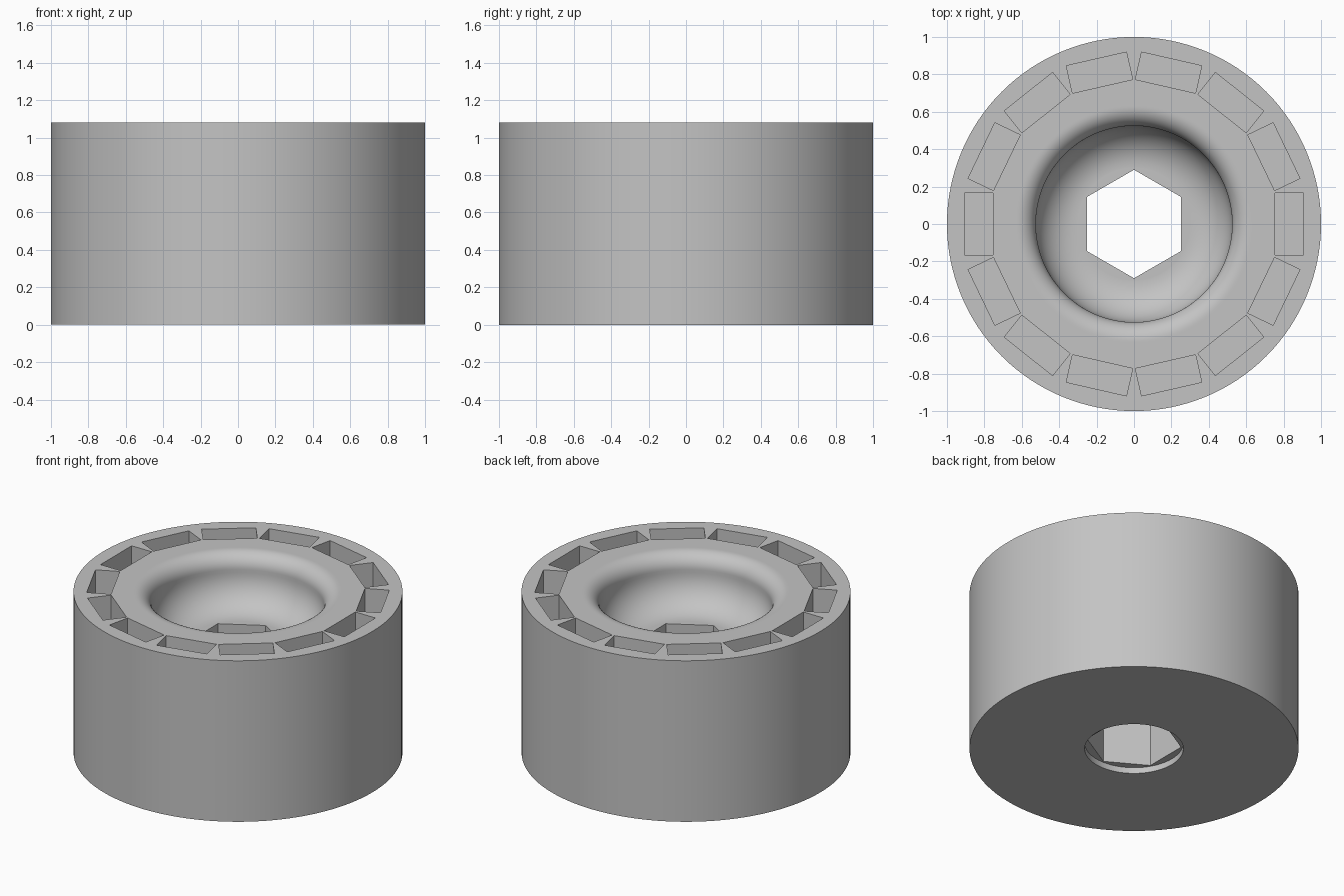
import bpy, bmesh, math
from mathutils import Matrix, Vector

cube = bpy.data.objects.get("Cube")
if cube:
    bpy.data.objects.remove(cube, do_unlink=True)

HEIGHT = 1.08
FLOOR = 0.74          # level of the dish floor
THROAT = 0.525        # narrowest radius of the dish wall
LIP, BOWL = 0.1, 0.22 # fillet radii of rim and dish
SEGMENTS = 128
SLOTS = 14
SLOT_DEPTH = 0.5

grey = bpy.data.materials.new("plain grey")
grey.use_nodes = True
colour = (0.55, 0.55, 0.55, 1)
grey.diffuse_color = colour
grey.node_tree.nodes["Principled BSDF"].inputs["Base Color"].default_value = colour


def make_object(name, bm):
    bmesh.ops.recalc_face_normals(bm, faces=bm.faces[:])
    mesh = bpy.data.meshes.new(name)
    bm.to_mesh(mesh)
    bm.free()
    mesh.materials.append(grey)
    obj = bpy.data.objects.new(name, mesh)
    bpy.context.collection.objects.link(obj)
    return obj


def arc(r, z, radius, start, end, steps=12):
    angles = [math.radians(start + (end - start) * i / steps) for i in range(steps + 1)]
    return [(r + radius * math.cos(a), z + radius * math.sin(a)) for a in angles]


def prism(name, sides, radius, bottom, top):
    bm = bmesh.new()
    bmesh.ops.create_cone(bm, cap_ends=True, segments=sides, radius1=radius, radius2=radius,
                          depth=top - bottom,
                          matrix=Matrix.Translation((0, 0, (top + bottom) / 2)))
    return make_object(name, bm)


# Turned body: outer wall, flat top, rounded lip and concave dish
profile = [(0, 0), (1, 0), (1, HEIGHT), (THROAT + LIP + 0.01, HEIGHT)]
profile += arc(THROAT + LIP, HEIGHT - LIP, LIP, 90, 180)
profile += arc(THROAT - BOWL, FLOOR + BOWL, BOWL, 0, -90)
profile += [(THROAT - BOWL - 0.005, FLOOR), (0, FLOOR)]
bm = bmesh.new()
verts = [bm.verts.new((r, 0, z)) for r, z in profile]
edges = [bm.edges.new(pair) for pair in zip(verts, verts[1:])]
bmesh.ops.spin(bm, geom=verts + edges, cent=(0, 0, 0), axis=(0, 0, 1),
               angle=math.tau, steps=SEGMENTS, use_merge=True)
bmesh.ops.remove_doubles(bm, verts=bm.verts[:], dist=0.0005)
body = make_object("roller_body", bm)

# Ring of rectangular pockets in the top
bm = bmesh.new()
size = Matrix.Diagonal((0.15, 0.33, SLOT_DEPTH * 2, 1))
for i in range(SLOTS):
    turn = Matrix.Rotation(math.tau * i / SLOTS, 4, "Z")
    bmesh.ops.create_cube(bm, size=1, matrix=turn @ Matrix.Translation((0.83, 0, HEIGHT)) @ size)
pockets = make_object("pocket_cutter", bm)

# Hexagonal bore and shallow round recess underneath
hexagon = prism("hex_bore_cutter", 6, 0.29, -0.2, HEIGHT + 0.2)
recess = prism("recess_cutter", 64, 0.3, -0.2, 0.04)

# Point two hexagon corners along y
corner = hexagon.data.vertices[0].co
hexagon.data.transform(Matrix.Rotation(math.pi / 2 - math.atan2(corner.y, corner.x), 4, "Z"))

bpy.context.view_layer.objects.active = body
body.select_set(True)
for cutter in (pockets, recess, hexagon):
    cutter.hide_render = True
    cut = body.modifiers.new(cutter.name, "BOOLEAN")
    cut.operation = "DIFFERENCE"
    cut.solver = "EXACT"
    cut.object = cutter
    bpy.ops.object.modifier_apply(modifier=cut.name)
    bpy.data.objects.remove(cutter, do_unlink=True)

bpy.ops.object.shade_smooth_by_angle(angle=math.radians(30))
